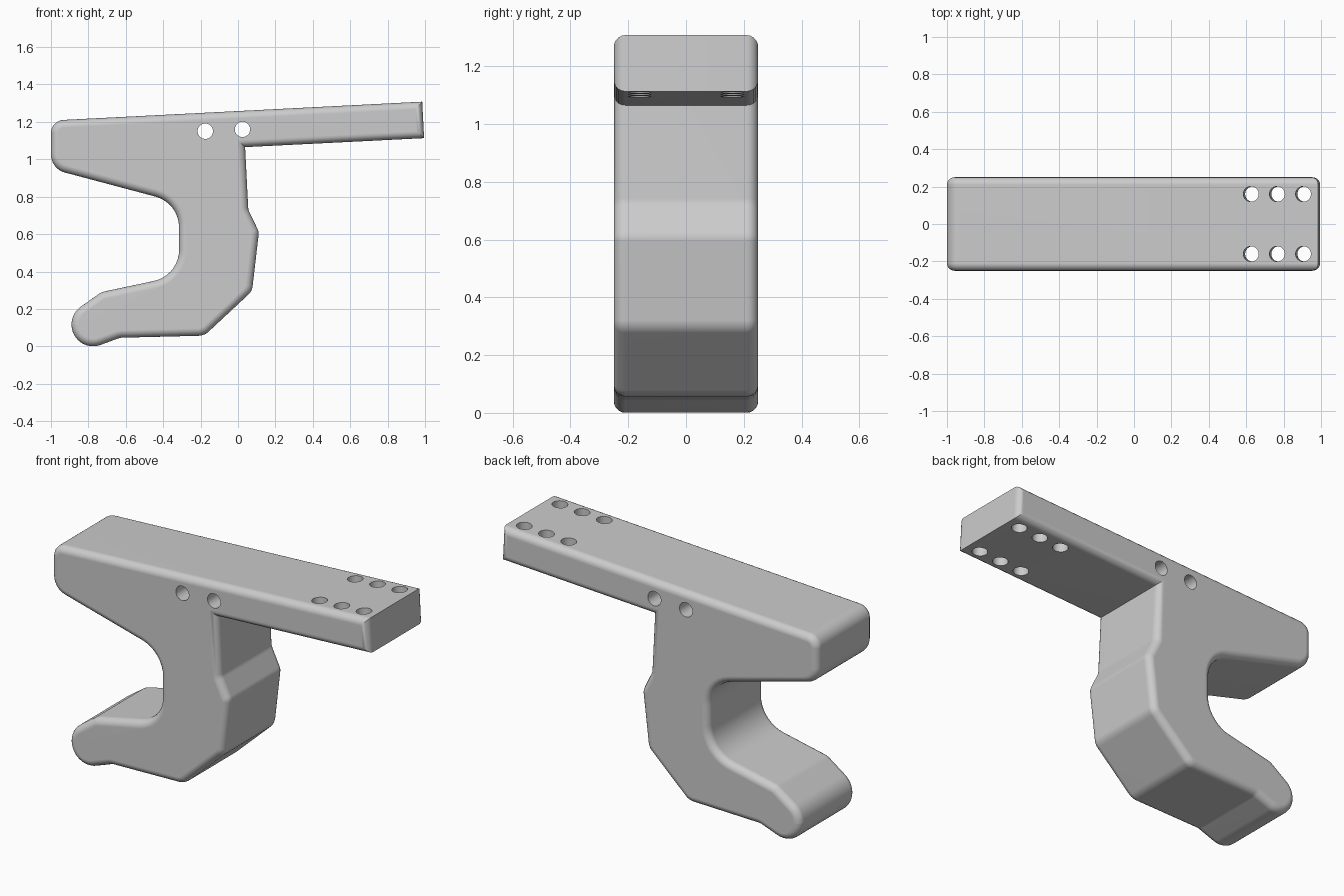
import bpy
import bmesh
import math
from mathutils import Matrix, Vector

default = bpy.data.objects.get("Cube")
if default:
    bpy.data.objects.remove(default, do_unlink=True)

HALF_WIDTH = 0.25
RIM = 0.04
TILT = math.atan(0.05)

grey = bpy.data.materials.new("plain grey")
grey.use_nodes = True
colour = (0.6, 0.6, 0.6, 1)
grey.diffuse_color = colour
grey.node_tree.nodes["Principled BSDF"].inputs["Base Color"].default_value = colour


def rounded_outline(corners):
    """Replace each (x, z, radius) corner by a tangent arc."""
    points = []
    for i, (x, z, r) in enumerate(corners):
        p = Vector((x, z))
        before = Vector(corners[i - 1][:2]) - p
        after = Vector(corners[(i + 1) % len(corners)][:2]) - p
        if r == 0:
            points.append(p)
            continue
        a, b = before.normalized(), after.normalized()
        half = a.angle(b) / 2
        centre = p + (a + b).normalized() * r / math.sin(half)
        start = p + a * r / math.tan(half) - centre
        sweep = start.angle_signed(p + b * r / math.tan(half) - centre)
        steps = max(3, round(abs(sweep) / math.radians(9)))
        for k in range(steps + 1):
            points.append(centre + Matrix.Rotation(-sweep * k / steps, 2) @ start)
    return points


# Side outline of the bracket: bar, body and hooked lower jaw
outline = rounded_outline([
    (-1.0, 1.207, 0.07), (-1.0, 0.949, 0.1),
    (-0.315, 0.767, 0.17), (-0.315, 0.378, 0.17),
    (-0.73, 0.29, 0.08), (-0.89, 0.177, 0.115),
    (-0.89, -0.049, 0.115), (-0.63, 0.046, 0.06),
    (-0.18, 0.057, 0.08), (0.075, 0.295, 0.07),
    (0.112, 0.612, 0.06), (0.055, 0.73, 0.06),
    (0.038, 1.065, 0), (0.995, 1.113, 0), (0.985, 1.308, 0),
])

# Extrude the outline and round both rims
bm = bmesh.new()
front = bm.faces.new([bm.verts.new((p.x, -HALF_WIDTH, p.y)) for p in outline])
extruded = bmesh.ops.extrude_face_region(bm, geom=[front], use_keep_orig=True)
moved = [g for g in extruded["geom"] if isinstance(g, bmesh.types.BMVert)]
bmesh.ops.translate(bm, verts=moved, vec=(0, 2 * HALF_WIDTH, 0))
bmesh.ops.recalc_face_normals(bm, faces=bm.faces)
rims = [e for e in bm.edges if abs(e.verts[0].co.y - e.verts[1].co.y) < 0.001]
bmesh.ops.bevel(bm, geom=rims, offset=RIM, offset_type='OFFSET', segments=5,
                profile=0.5, affect='EDGES', clamp_overlap=False)
mesh = bpy.data.meshes.new("hook_bracket")
bm.to_mesh(mesh)
bm.free()
bracket = bpy.data.objects.new("hook_bracket", mesh)
bpy.context.collection.objects.link(bracket)
mesh.materials.append(grey)

# Drill for the cross holes and the mounting holes in the bar
bm = bmesh.new()


def drill(place, rotation, depth):
    bmesh.ops.create_cone(bm, cap_ends=True, segments=32, radius1=0.041,
                          radius2=0.041, depth=depth,
                          matrix=Matrix.Translation(place) @ rotation)


for x, z in ((-0.175, 1.15), (0.024, 1.16)):
    drill((x, 0, z), Matrix.Rotation(math.pi / 2, 4, 'X'), 1)
for x in (0.63, 0.77, 0.91):
    for y in (-0.16, 0.16):
        drill((x, y, 1.2), Matrix.Rotation(-TILT, 4, 'Y'), 0.5)
drill_mesh = bpy.data.meshes.new("hole_drill")
bm.to_mesh(drill_mesh)
bm.free()
drill_mesh.materials.append(grey)
drill_object = bpy.data.objects.new("hole_drill", drill_mesh)
drill_object.hide_render = True
bpy.context.collection.objects.link(drill_object)

cut = bracket.modifiers.new("holes", 'BOOLEAN')
cut.operation = 'DIFFERENCE'
cut.solver = 'EXACT'
cut.object = drill_object
bpy.ops.object.select_all(action='DESELECT')
bracket.select_set(True)
bpy.context.view_layer.objects.active = bracket
bpy.ops.object.modifier_apply(modifier=cut.name)
bpy.data.objects.remove(drill_object, do_unlink=True)

# Smooth rounds beside flat faces
bpy.ops.object.shade_smooth_by_angle(angle=math.radians(30))
normals = bracket.modifiers.new("flat_face_normals", 'WEIGHTED_NORMAL')
normals.keep_sharp = True
